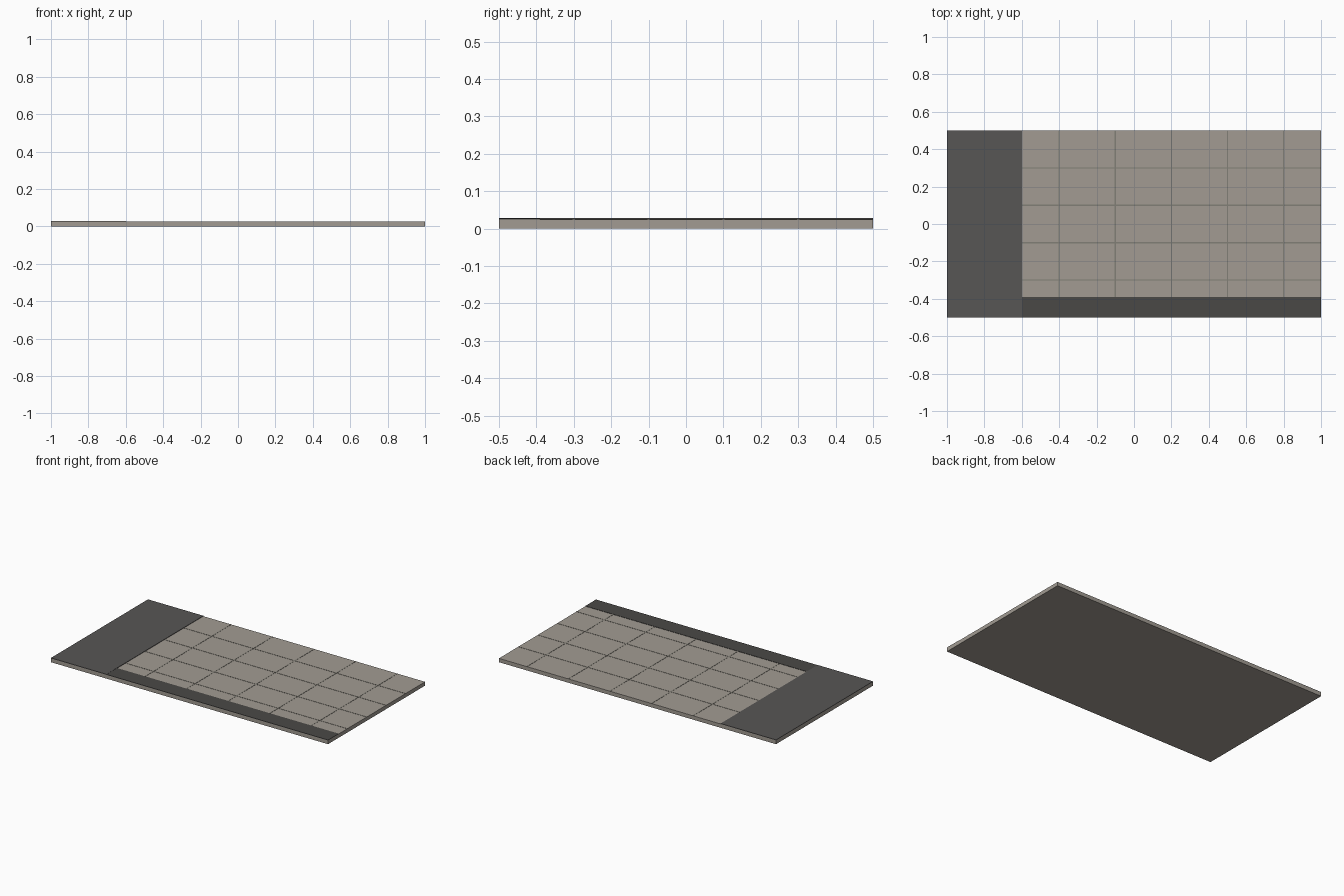
import bpy

if "Cube" in bpy.data.objects:
    bpy.data.objects.remove(bpy.data.objects["Cube"])


def material(name, rgb):
    m = bpy.data.materials.new(name)
    m.diffuse_color = (*rgb, 1)
    m.use_nodes = True
    m.node_tree.nodes["Principled BSDF"].inputs["Base Color"].default_value = m.diffuse_color
    return m


def box(name, x0, x1, y0, y1, z0, z1, mat):
    bpy.ops.mesh.primitive_cube_add(
        size=1, location=((x0 + x1) / 2, (y0 + y1) / 2, (z0 + z1) / 2))
    ob = bpy.context.object
    ob.name = name
    ob.scale = (x1 - x0, y1 - y0, z1 - z0)
    bpy.ops.object.transform_apply(location=False, rotation=False, scale=True)
    ob.data.materials.append(mat)
    return ob


paving = material("paving", (0.36, 0.33, 0.29))
joint = material("joint", (0.22, 0.21, 0.18))
asphalt = material("asphalt", (0.095, 0.092, 0.09))
gutter = material("gutter", (0.068, 0.066, 0.062))

TOP = 0.025

# Paved base slab
box("paving_slab", -1, 1, -0.5, 0.5, 0, TOP, paving)

# Dark surfaces along the left end and the front edge
box("asphalt_left", -1, -0.6, -0.5, 0.5, TOP, TOP + 0.003, asphalt)
box("gutter_front", -0.6, 1, -0.5, -0.39, TOP, TOP + 0.002, gutter)

# Thin joints between the paving stones
w = 0.003
for i, x in enumerate((-0.4, -0.1, 0.2, 0.5, 0.8)):
    box(f"cross_joint_{i}", x - w, x + w, -0.39, 0.5, TOP, TOP + 0.001, joint)
for i, y in enumerate((-0.3, -0.1, 0.1, 0.3)):
    box(f"long_joint_{i}", -0.6, 1, y - w, y + w, TOP, TOP + 0.0012, joint)
